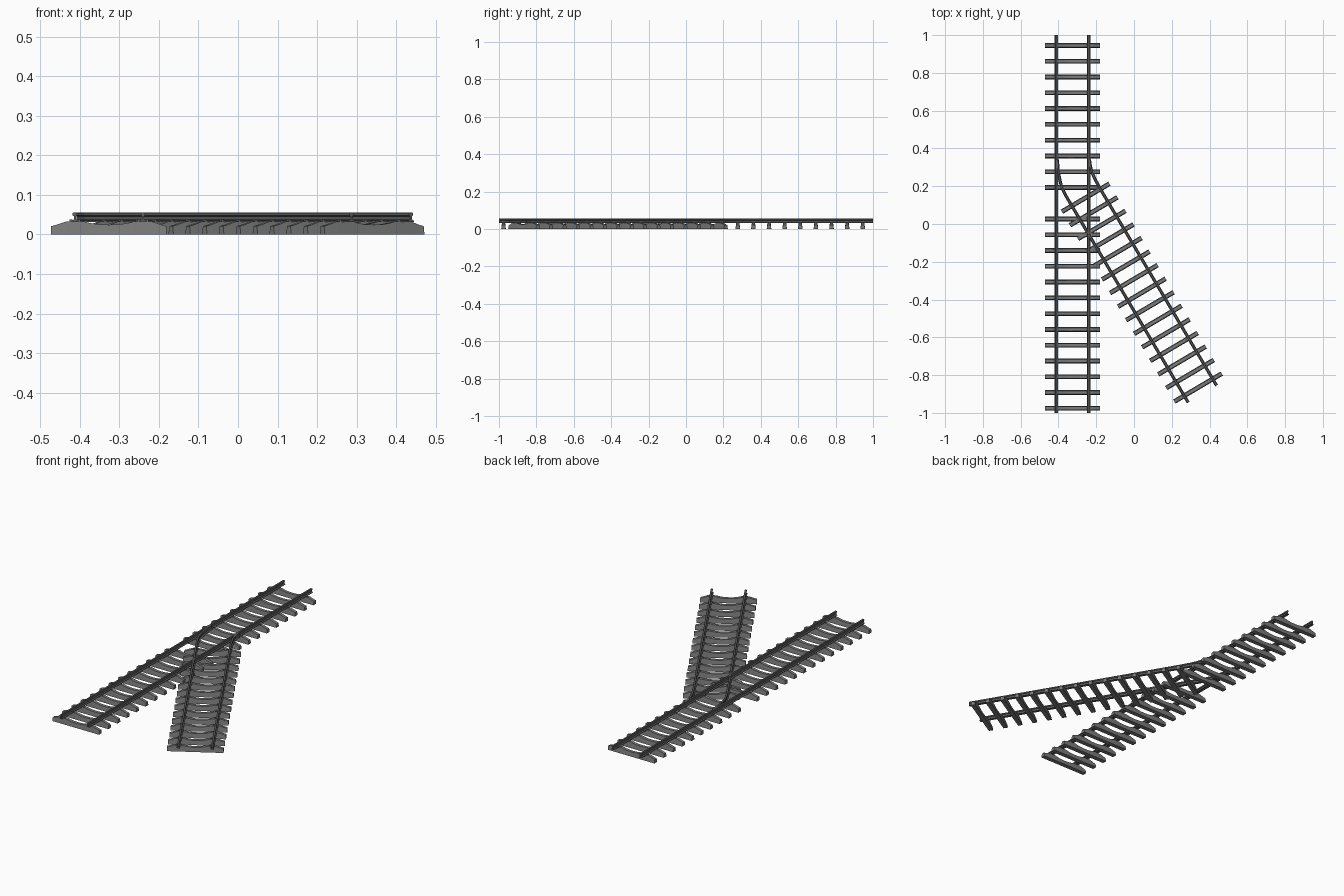
import bpy, bmesh
from math import radians
from mathutils import Matrix, Vector

if "Cube" in bpy.data.objects:
    bpy.data.objects.remove(bpy.data.objects["Cube"])


def material(name, rgb):
    m = bpy.data.materials.new(name)
    m.use_nodes = True
    m.diffuse_color = (*rgb, 1)
    m.node_tree.nodes["Principled BSDF"].inputs["Base Color"].default_value = (*rgb, 1)
    return m


CONCRETE = material("concrete grey", (0.205, 0.2, 0.2))
STEEL = material("steel grey", (0.12, 0.122, 0.12))

PITCH = 0.0835
GAUGE_HALF = 0.086
ANGLE = radians(30.5)


def finish(bm, name, mat):
    bmesh.ops.recalc_face_normals(bm, faces=bm.faces)
    me = bpy.data.meshes.new(name)
    bm.to_mesh(me)
    bm.free()
    me.materials.append(mat)
    ob = bpy.data.objects.new(name, me)
    bpy.context.collection.objects.link(ob)
    return ob


def loft(bm, rings):
    """Skin a list of equal closed rings and cap both ends."""
    rows = [[bm.verts.new(p) for p in ring] for ring in rings]
    n = len(rows[0])
    for a, b in zip(rows, rows[1:]):
        for i in range(n):
            j = (i + 1) % n
            bm.faces.new((a[i], a[j], b[j], b[i]))
    bm.faces.new(rows[0])
    bm.faces.new(rows[-1])


# Sleeper: stations along its length, with a raised seat under each rail and a dipped middle
half = [(0.146, 0.021), (0.131, 0.025), (0.108, 0.033), (0.064, 0.033),
        (0.048, 0.029), (0.026, 0.0255)]
stations = [(-x, z) for x, z in half] + [(0, 0.0245)] + half[::-1]


def sleeper_mesh():
    bm = bmesh.new()
    base, top = 0.0125, 0.0085
    loft(bm, [[(x, -base, 0), (x, base, 0), (x, top, z), (x, -top, z)] for x, z in stations])
    return finish(bm, "sleeper", CONCRETE)


# Rail fastenings: a pair of small clips on both sides of each rail seat
def clip_mesh():
    bm = bmesh.new()
    for x in (-GAUGE_HALF, GAUGE_HALF):
        for side in (-1, 1):
            m = Matrix.Translation((x + side * 0.010, 0, 0.0345)) @ Matrix.Diagonal((0.007, 0.011, 0.006, 1))
            bmesh.ops.create_cube(bm, size=1, matrix=m)
    return finish(bm, "rail_clips", STEEL)


protos = (sleeper_mesh(), clip_mesh())


def place(prefix, x, y, turn):
    for p in protos:
        ob = bpy.data.objects.new(prefix + "_" + p.name, p.data)
        ob.location = (x, y, 0)
        ob.rotation_euler.z = turn
        bpy.context.collection.objects.link(ob)


# Main line sleepers, with one left out at the switch
for i in range(24):
    if i != 10:
        place("main", -0.326, 0.945 - i * PITCH, 0)

# Branch line sleepers
step = Vector((-0.0425, 0.0718))
for i in range(15):
    p = Vector((0.339, -0.866)) + step * i
    place("branch", p.x, p.y, ANGLE)

for p in protos:
    bpy.data.objects.remove(p)

# Rail section: foot, web and head
right = [(0.0085, 0.032), (0.0085, 0.035), (0.0025, 0.038), (0.0025, 0.046),
         (0.0055, 0.048), (0.0055, 0.054), (0.004, 0.0555)]
section = right + [(-x, z) for x, z in reversed(right)]


def rail(name, path):
    pts = [Vector(p) for p in path]
    rings = []
    for i, p in enumerate(pts):
        a = (p - pts[i - 1]).normalized() if i else Vector((0, 0))
        b = (pts[i + 1] - p).normalized() if i < len(pts) - 1 else Vector((0, 0))
        d = (a + b).normalized()
        side = Vector((d.y, -d.x))
        rings.append([(p.x + side.x * s, p.y + side.y * s, z) for s, z in section])
    bm = bmesh.new()
    loft(bm, rings)
    return finish(bm, name, STEEL)


rail("main_rail_right", [(-0.412, -1), (-0.412, 1)])
rail("main_rail_left", [(-0.24, -1), (-0.24, 1)])
rail("branch_rail_right", [(0.287, -0.945), (-0.361, 0.15), (-0.384, 0.198),
                           (-0.395, 0.245), (-0.402, 0.29), (-0.406, 0.34)])
rail("branch_rail_left", [(0.437, -0.855), (-0.169, 0.17), (-0.204, 0.233),
                          (-0.221, 0.27), (-0.231, 0.305), (-0.236, 0.34)])
